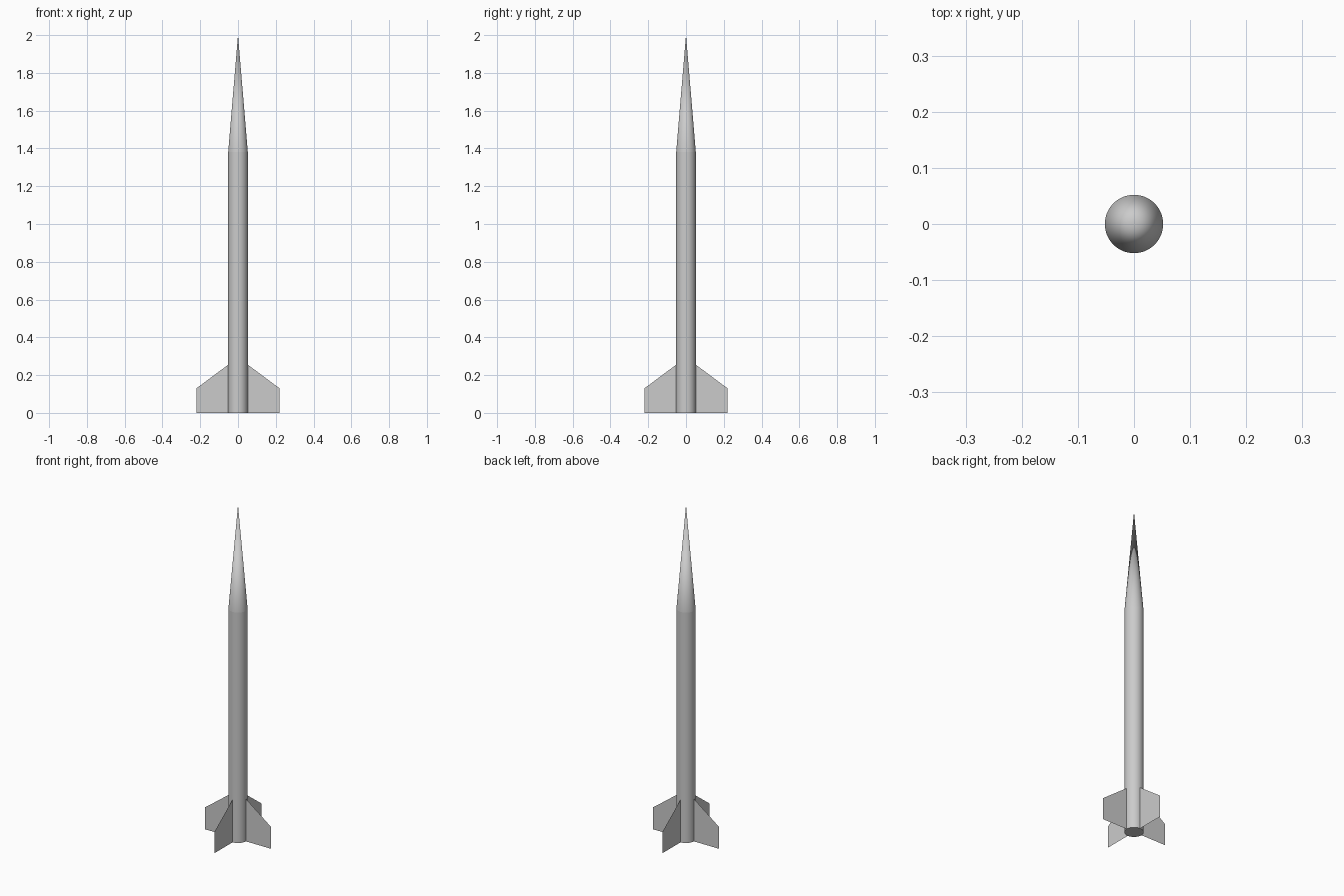
import bpy, math

if "Cube" in bpy.data.objects:
    bpy.data.objects.remove(bpy.data.objects["Cube"])

R = 0.052        # body radius
SHOULDER = 1.38  # where the nose cone starts
SEGMENTS = 48


def smooth(obj):
    bpy.context.view_layer.objects.active = obj
    obj.select_set(True)
    bpy.ops.object.shade_smooth_by_angle(angle=math.radians(30))
    obj.select_set(False)


def lathe(name, profile, cap_bottom):
    """Spin (radius, z) rings round z; a zero radius makes a single tip point."""
    verts, rings, faces = [], [], []
    for r, z in profile:
        n = SEGMENTS if r > 0 else 1
        rings.append([len(verts) + i for i in range(n)])
        verts += [(r * math.cos(2 * math.pi * i / SEGMENTS),
                   r * math.sin(2 * math.pi * i / SEGMENTS), z) for i in range(n)]
    for a, b in zip(rings, rings[1:]):
        for i in range(SEGMENTS):
            j = (i + 1) % SEGMENTS
            faces.append((a[i], a[j], b[0]) if len(b) == 1 else (a[i], a[j], b[j], b[i]))
    if cap_bottom:
        faces.append(rings[0][::-1])
    return add_mesh(name, verts, faces)


def add_mesh(name, verts, faces):
    mesh = bpy.data.meshes.new(name)
    mesh.from_pydata(verts, [], faces)
    obj = bpy.data.objects.new(name, mesh)
    bpy.context.collection.objects.link(obj)
    return obj


# Body tube, closed at the bottom
smooth(lathe("body_tube", [(R, 0), (R, SHOULDER)], True))

# Long pointed nose cone
smooth(lathe("nose_cone", [(R, SHOULDER), (0, 2.0)], False))

# Four paper-thin fins along the x and y axes
fin_profile = [(R, 0), (0.22, 0), (0.22, 0.13), (R, 0.255)]
for k, side in enumerate(("right", "back", "left", "front")):
    fin = add_mesh("fin_" + side, [(x, 0, z) for x, z in fin_profile], [(0, 1, 2, 3)])
    fin.rotation_euler.z = k * math.pi / 2
